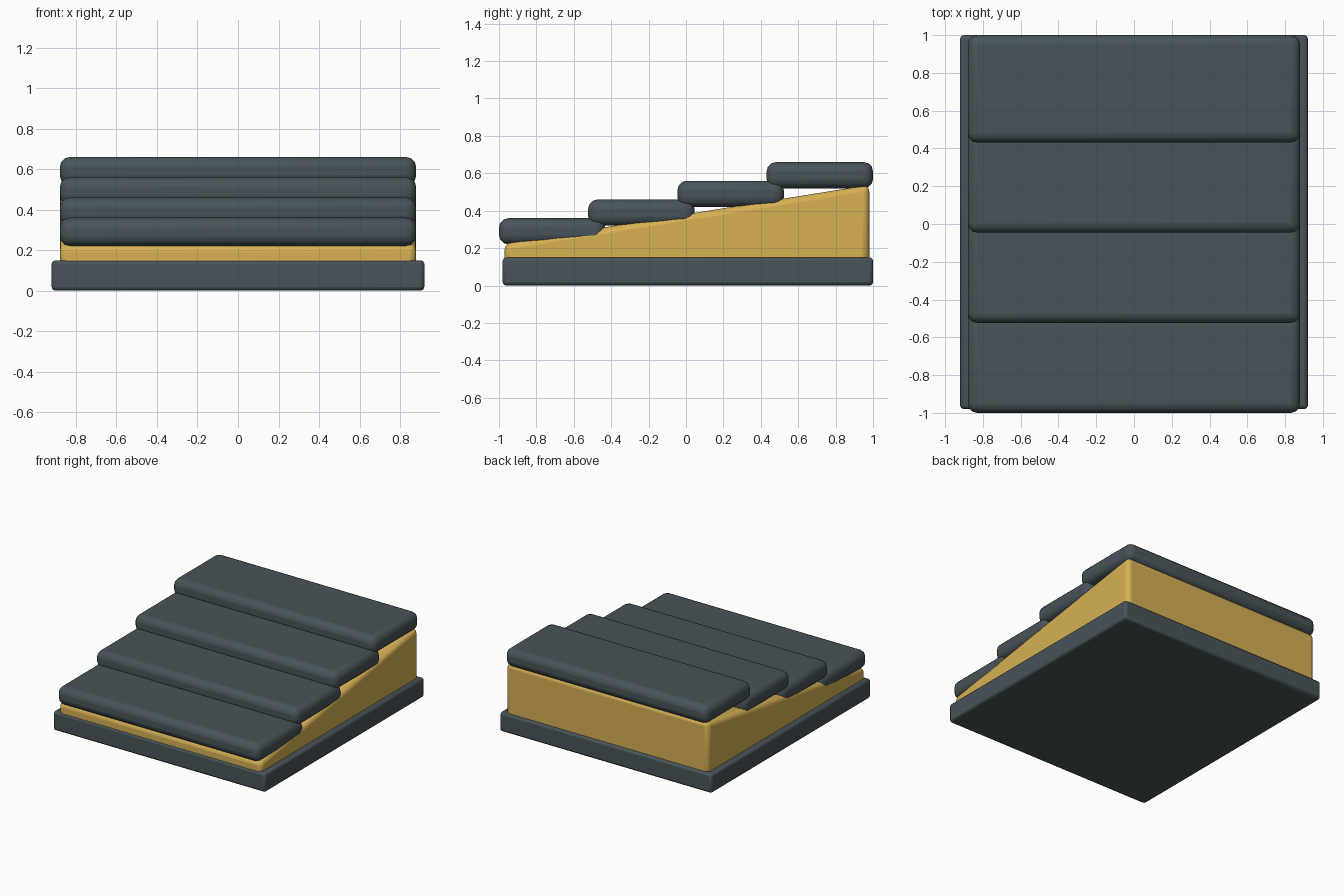
import bpy, bmesh

if "Cube" in bpy.data.objects:
    bpy.data.objects.remove(bpy.data.objects["Cube"])


def material(name, rgb):
    m = bpy.data.materials.new(name)
    m.diffuse_color = (*rgb, 1)
    m.use_nodes = True
    m.node_tree.nodes["Principled BSDF"].inputs["Base Color"].default_value = m.diffuse_color
    return m


slate = material("dark slate", (0.065, 0.09, 0.1))
gold = material("warm yellow", (0.68, 0.44, 0.09))


def extrude_profile(name, points, half_width, mat, bevel, segments):
    """Prism along x from a (y, z) outline, with rounded edges."""
    bm = bmesh.new()
    face = bm.faces.new([bm.verts.new((-half_width, y, z)) for y, z in points])
    out = bmesh.ops.extrude_face_region(bm, geom=[face])
    verts = [g for g in out["geom"] if isinstance(g, bmesh.types.BMVert)]
    bmesh.ops.translate(bm, verts=verts, vec=(2 * half_width, 0, 0))
    bmesh.ops.recalc_face_normals(bm, faces=bm.faces)
    mesh = bpy.data.meshes.new(name)
    bm.to_mesh(mesh)
    bm.free()
    mesh.materials.append(mat)
    ob = bpy.data.objects.new(name, mesh)
    bpy.context.collection.objects.link(ob)
    mod = ob.modifiers.new("rounding", "BEVEL")
    mod.width = bevel
    mod.segments = segments
    mod.limit_method = "ANGLE"
    bpy.ops.object.select_all(action="DESELECT")
    ob.select_set(True)
    bpy.context.view_layer.objects.active = ob
    bpy.ops.object.shade_smooth_by_angle()
    return ob


def box(y0, y1, z0, z1):
    return [(y0, z0), (y1, z0), (y1, z1), (y0, z1)]


# Base slab
extrude_profile("base_slab", box(-0.98, 1.0, 0.0, 0.15), 0.92, slate, 0.018, 2)

# Sloped wedge under the slats, sunk slightly into the base
wedge = [(-0.97, 0.11), (0.98, 0.11), (0.98, 0.538), (-0.97, 0.226)]
extrude_profile("sloped_wedge", wedge, 0.88, gold, 0.035, 3)

# Four overlapping slats climbing to the back
for i in range(4):
    y = -1.0 + i * 0.477
    z = 0.22 + i * 0.1
    extrude_profile(f"slat_{i + 1}", box(y, y + 0.569, z, z + 0.14),
                    0.88, slate, 0.05, 3)
